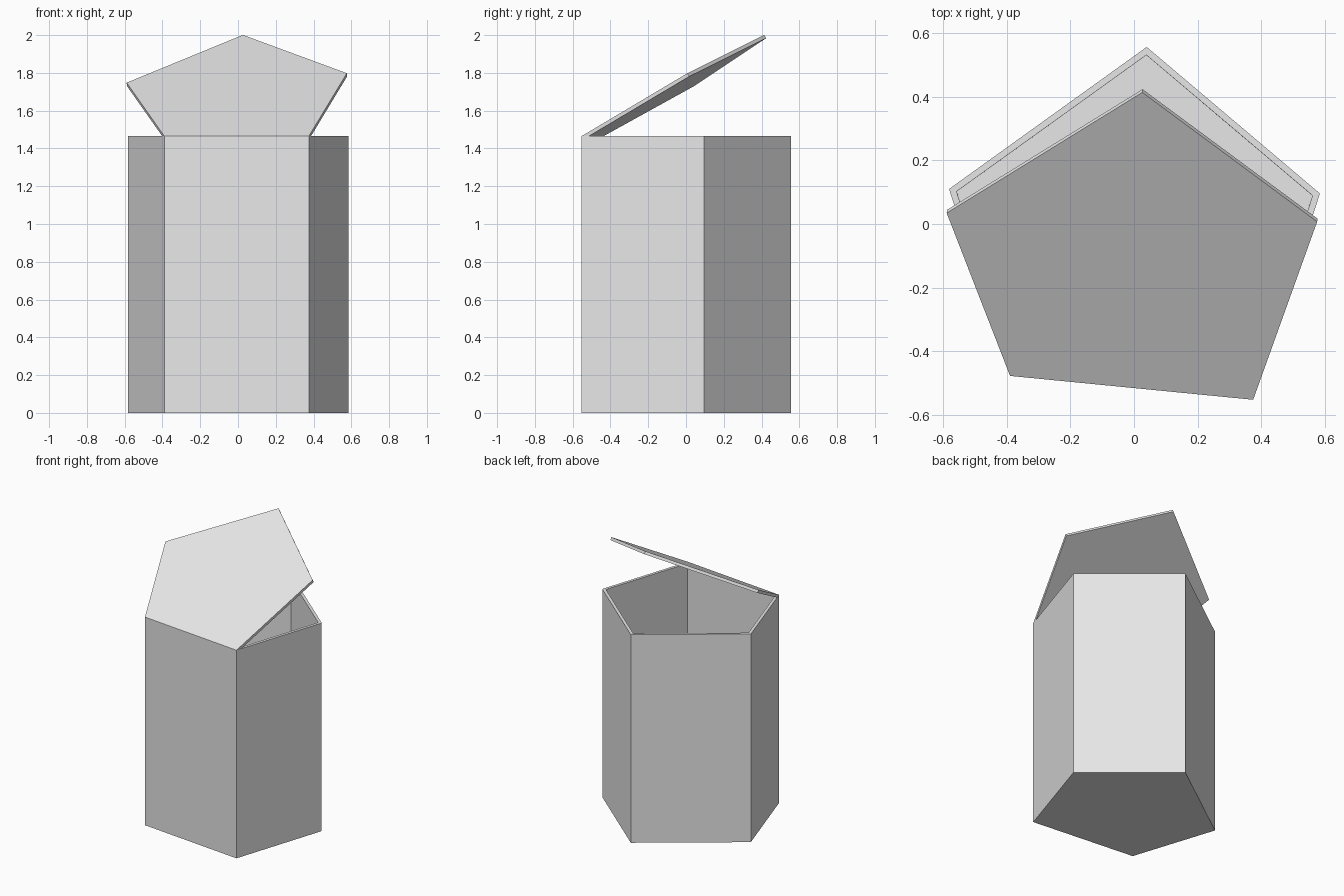
import bpy, bmesh, math
from mathutils import Matrix, Vector

if "Cube" in bpy.data.objects:
    bpy.data.objects.remove(bpy.data.objects["Cube"], do_unlink=True)

HEIGHT, WALL, LID_ANGLE = 1.465, 0.02, 30
# Five-sided plan, counter-clockwise from the front right corner
PLAN = [(-0.39, -0.478), (0.375, -0.553), (0.585, 0.096), (0.04, 0.557), (-0.582, 0.11)]

grey = bpy.data.materials.new("light_grey")
grey.use_nodes = True
grey.diffuse_color = (0.8, 0.8, 0.8, 1)
grey.node_tree.nodes["Principled BSDF"].inputs["Base Color"].default_value = (0.8, 0.8, 0.8, 1)


def plan_face(bm, z):
    return bm.faces.new([bm.verts.new((x, y, z)) for x, y in PLAN])


def make_shell(name, bm):
    """Turn a surface into an object thickened inwards."""
    bmesh.ops.recalc_face_normals(bm, faces=bm.faces)
    mesh = bpy.data.meshes.new(name)
    bm.to_mesh(mesh)
    bm.free()
    mesh.materials.append(grey)
    obj = bpy.data.objects.new(name, mesh)
    bpy.context.collection.objects.link(obj)
    solid = obj.modifiers.new("thickness", "SOLIDIFY")
    solid.thickness = WALL
    solid.offset = -1
    solid.use_even_offset = True
    return obj


# Open box: floor extruded up, top left open
bm = bmesh.new()
floor = plan_face(bm, 0)
ext = bmesh.ops.extrude_face_region(bm, geom=[floor], use_keep_orig=True)
top_verts = [g for g in ext["geom"] if isinstance(g, bmesh.types.BMVert)]
top_faces = [g for g in ext["geom"] if isinstance(g, bmesh.types.BMFace)]
bmesh.ops.translate(bm, verts=top_verts, vec=(0, 0, HEIGHT))
bmesh.ops.delete(bm, geom=top_faces, context="FACES_ONLY")
bmesh.ops.recalc_face_normals(bm, faces=bm.faces)
if floor.normal.z > 0:
    bmesh.ops.reverse_faces(bm, faces=bm.faces)
make_shell("box", bm)

# Lid: same plan, swung open about the front edge
bm = bmesh.new()
plan_face(bm, HEIGHT)
hinge = Vector((*PLAN[0], HEIGHT))
axis = Vector((*PLAN[1], HEIGHT)) - hinge
swing = Matrix.Rotation(math.radians(LID_ANGLE), 3, axis)
bmesh.ops.rotate(bm, verts=bm.verts, cent=hinge, matrix=swing)
lid = make_shell("lid", bm)
# Keep the outer side of the lid facing up
if lid.data.polygons[0].normal.z < 0:
    lid.data.flip_normals()
